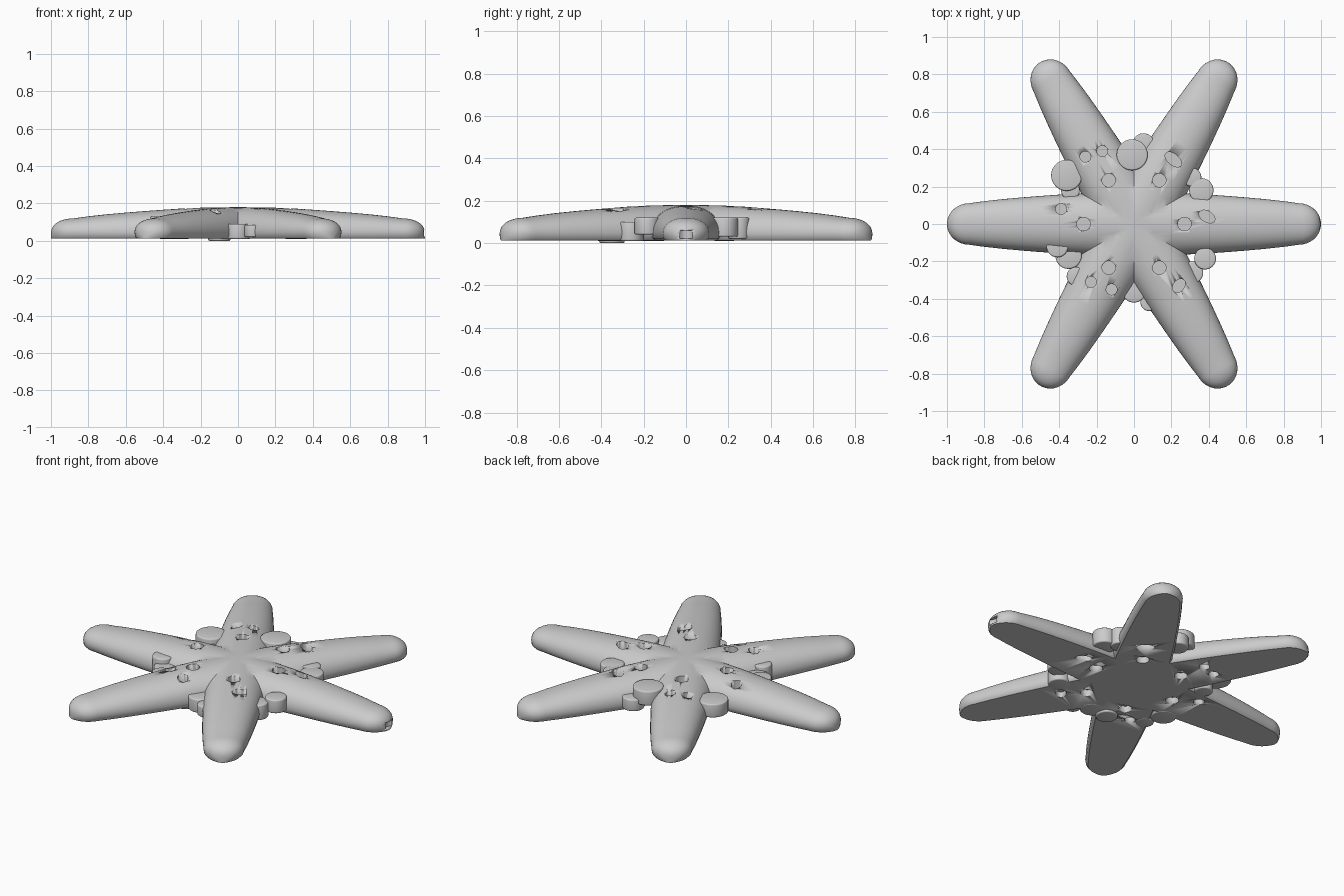
import bpy, bmesh, math
from mathutils import Vector, Matrix

if "Cube" in bpy.data.objects:
    bpy.data.objects.remove(bpy.data.objects["Cube"])

# Stations along one arm: radius, half width, top height
STATIONS = [(-0.12, 0.165, 0.18), (0.0, 0.165, 0.18), (0.1, 0.165, 0.179), (0.2, 0.165, 0.177),
            (0.3, 0.162, 0.173), (0.4, 0.157, 0.166), (0.5, 0.15, 0.159),
            (0.6, 0.142, 0.151), (0.7, 0.133, 0.142), (0.8, 0.122, 0.131), (0.88, 0.111, 0.12)]
for i in range(1, 9):
    a = i / 8 * math.radians(84)
    c = math.cos(a)
    STATIONS.append((0.88 + 0.12 * math.sin(a), 0.111 * c, 0.035 + 0.085 * c ** 0.8))
BOTTOM = 0.012


def section(x, w, top):
    """Domed cross-section with a flat bottom and a small rounded lower edge."""
    low = 0.045 if top > 0.09 else BOTTOM + (top - BOTTOM) * 0.4
    e = min(0.015, w * 0.3)
    pts = [(-w + e, BOTTOM), (-w + e * 0.3, BOTTOM + (low - BOTTOM) * 0.3)]
    for i in range(25):
        t = math.pi * (1 - i / 24)
        c, s = math.cos(t), math.sin(t)
        pts.append((w * math.copysign(abs(c) ** 0.92, c), low + (top - low) * abs(s) ** 0.92))
    pts += [(w - e * 0.3, BOTTOM + (low - BOTTOM) * 0.3), (w - e, BOTTOM)]
    return [Vector((x, y, z)) for y, z in pts]


def finish(name, bm, angle=40):
    bmesh.ops.recalc_face_normals(bm, faces=bm.faces)
    me = bpy.data.meshes.new(name)
    bm.to_mesh(me)
    bm.free()
    ob = bpy.data.objects.new(name, me)
    bpy.context.collection.objects.link(ob)
    bpy.ops.object.select_all(action='DESELECT')
    ob.select_set(True)
    bpy.context.view_layer.objects.active = ob
    bpy.ops.object.shade_smooth_by_angle(angle=math.radians(angle))
    return ob


# Star body: one arm lofted, trimmed to a 60 degree wedge and repeated
bm = bmesh.new()
rings = [[bm.verts.new(p) for p in section(*s)] for s in STATIONS]
for a, b in zip(rings, rings[1:]):
    for i in range(len(a)):
        j = (i + 1) % len(a)
        bm.faces.new((a[i], a[j], b[j], b[i]))
bm.faces.new(rings[-1])
for side in (1, -1):
    n = Vector((-math.sin(math.radians(30)), side * math.cos(math.radians(30)), 0))
    bmesh.ops.bisect_plane(bm, geom=bm.verts[:] + bm.edges[:] + bm.faces[:], dist=1e-6,
                           plane_co=(0, 0, 0), plane_no=n, clear_outer=True)
wedge = bm.verts[:] + bm.edges[:] + bm.faces[:]
for k in range(1, 6):
    new = bmesh.ops.duplicate(bm, geom=wedge)["geom"]
    bmesh.ops.rotate(bm, verts=[v for v in new if isinstance(v, bmesh.types.BMVert)],
                     cent=(0, 0, 0), matrix=Matrix.Rotation(math.radians(60 * k), 3, 'Z'))
bmesh.ops.remove_doubles(bm, verts=bm.verts[:], dist=1e-4)
body = finish("star_body", bm)


def add_pit(bm, x, y, r, z0, z1, stretch=1.0, ang=0):
    m = (Matrix.Translation((x, y, (z0 + z1) / 2)) @ Matrix.Rotation(math.radians(ang), 4, 'Z')
         @ Matrix.Diagonal((stretch, 1, 1, 1)))
    bmesh.ops.create_cone(bm, cap_ends=True, segments=24, radius1=r, radius2=r,
                          depth=z1 - z0, matrix=m)


# Pits in the top and underside
bm = bmesh.new()
for k in range(6):
    a = math.radians(60 * k)
    x, y = 0.27 * math.cos(a), 0.27 * math.sin(a)
    add_pit(bm, x, y, 0.036, 0.12, 0.3)
    add_pit(bm, x, y, 0.036, -0.05, 0.05)
OUTER = [(-0.39, 0.08, 1, 0), (-0.26, 0.36, 1, 0), (-0.17, 0.39, 1, 0), (0.21, 0.345, 1.8, -40),
         (0.39, 0.04, 1.6, -30), (0.24, -0.33, 1.4, 50), (-0.23, -0.31, 1, 0), (-0.12, -0.35, 1, 0)]
for x, y, st, ang in OUTER:
    add_pit(bm, x, y, 0.029, 0.105, 0.3, st, ang)
    add_pit(bm, x, y, 0.029, -0.05, 0.045, st, ang)
add_pit(bm, 1.012, 0, 0.035, 0.022, 0.06)
cutter = finish("pit_cutter", bm)
cutter.hide_render = True
cutter.hide_viewport = False
cutter.display_type = 'WIRE'
mod = body.modifiers.new("pits", 'BOOLEAN')
mod.operation = 'DIFFERENCE'
mod.solver = 'EXACT'
mod.object = cutter
bpy.ops.object.select_all(action='DESELECT')
body.select_set(True)
bpy.context.view_layer.objects.active = body
bpy.ops.object.modifier_apply(modifier="pits")
bpy.data.objects.remove(cutter)

# Rounded discs clustered around the arm roots: x, y, radius, bottom, top
DISCS = [(-0.36, 0.26, 0.083, 0.05, 0.13), (-0.01, 0.37, 0.083, 0.07, 0.155),
         (0.05, 0.425, 0.06, 0.03, 0.10), (0.36, 0.18, 0.065, 0.03, 0.12),
         (0.31, 0.25, 0.05, 0.02, 0.12), (0.38, -0.185, 0.058, 0.04, 0.12),
         (0.31, -0.26, 0.06, 0.01, 0.10), (-0.41, -0.12, 0.058, 0.03, 0.13),
         (-0.35, -0.17, 0.07, 0.01, 0.10), (-0.31, -0.28, 0.05, 0.01, 0.12),
         (0.0, -0.355, 0.065, 0.01, 0.09), (0.08, -0.42, 0.045, 0.02, 0.085),
         (-0.10, -0.35, 0.06, 0.0, 0.10), (-0.34, 0.18, 0.05, 0.01, 0.10)]
for i, (x, y, r, z0, z1) in enumerate(DISCS):
    bm = bmesh.new()
    bmesh.ops.create_cone(bm, cap_ends=True, segments=40, radius1=r, radius2=r, depth=z1 - z0,
                          matrix=Matrix.Translation((x, y, (z0 + z1) / 2)))
    rims = [e for e in bm.edges if abs(e.verts[0].co.z - e.verts[1].co.z) < 1e-5]
    bmesh.ops.bevel(bm, geom=rims, offset=0.008, segments=3, profile=0.5, affect='EDGES')
    finish(f"disc_{i + 1}", bm)
